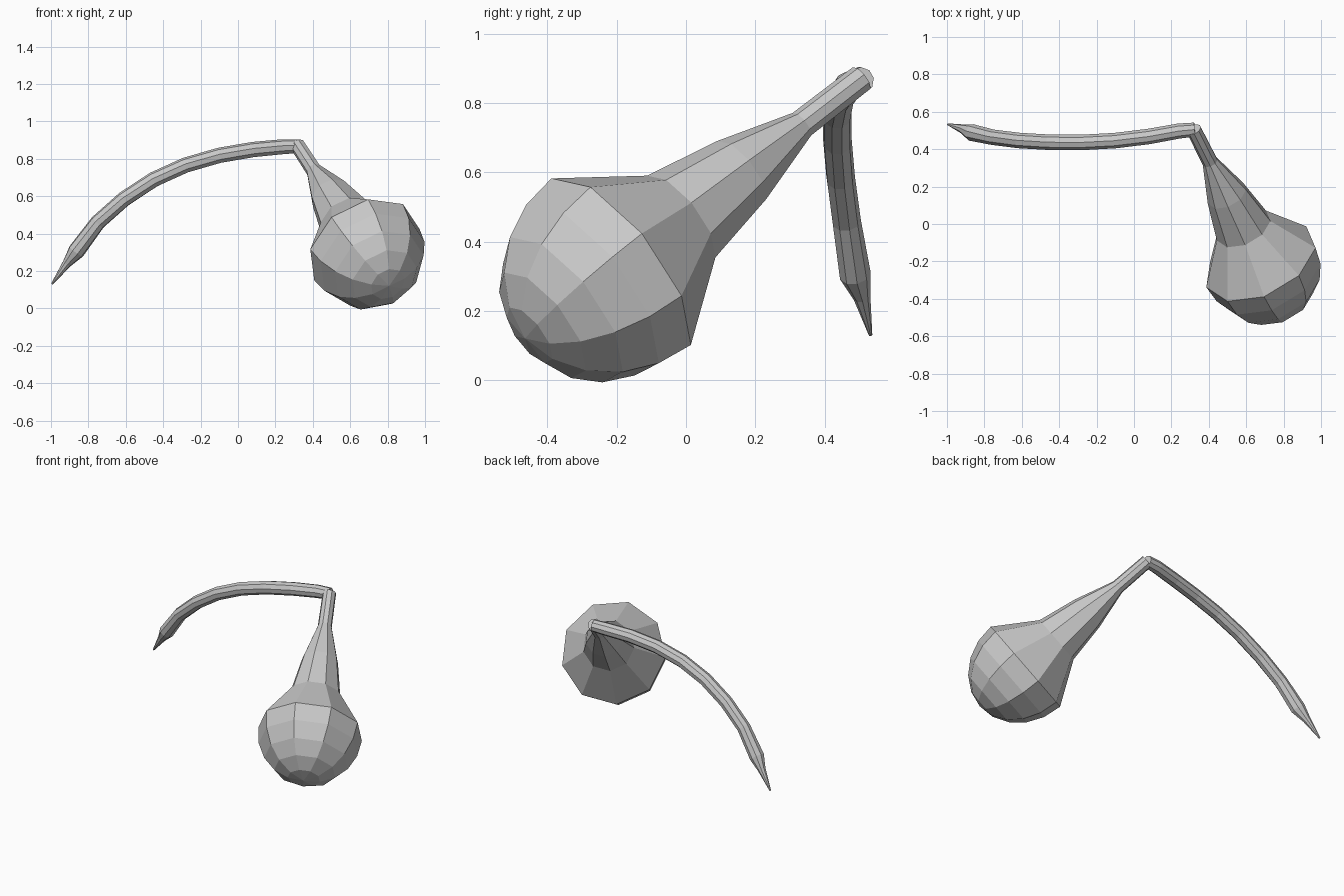
import bpy
import bmesh
import math
from mathutils import Vector

SIDES = 9

cube = bpy.data.objects.get("Cube")
if cube:
    bpy.data.objects.remove(cube, do_unlink=True)

# One plain grey for the whole model
grey = bpy.data.materials.new("plain_grey")
grey.use_nodes = True
colour = (0.58, 0.58, 0.58, 1)
grey.diffuse_color = colour
grey.node_tree.nodes["Principled BSDF"].inputs["Base Color"].default_value = colour


def loft(name, centres, radii, phase):
    """Skin flat-sided rings along a path and close both ends."""
    bm = bmesh.new()
    rings = []
    for i, (centre, radius) in enumerate(zip(centres, radii)):
        before, after = centres[max(i - 1, 0)], centres[min(i + 1, len(centres) - 1)]
        along = (after - before).normalized()
        up = Vector((0, 0, 1))
        up = (up - along * up.dot(along)).normalized()
        side = along.cross(up)
        ring = []
        for k in range(SIDES):
            a = math.radians(phase) + math.tau * k / SIDES
            ring.append(bm.verts.new(centre + radius * (up * math.cos(a) + side * math.sin(a))))
        rings.append(ring)
    for low, high in zip(rings, rings[1:]):
        for k in range(SIDES):
            n = (k + 1) % SIDES
            bm.faces.new((low[k], low[n], high[n], high[k]))
    bm.faces.new(rings[0])
    bm.faces.new(rings[-1])
    bmesh.ops.remove_doubles(bm, verts=bm.verts, dist=0.0005)
    bmesh.ops.recalc_face_normals(bm, faces=bm.faces)
    mesh = bpy.data.meshes.new(name)
    bm.to_mesh(mesh)
    bm.free()
    mesh.materials.append(grey)
    obj = bpy.data.objects.new(name, mesh)
    bpy.context.collection.objects.link(obj)
    return obj


# Round bulb that tapers into a slim neck, along one slanted axis
bulb_centre = Vector((0.675, -0.2, 0.325))
neck_tip = Vector((0.32, 0.505, 0.87))
axis = (neck_tip - bulb_centre).normalized()
profile = []
for step in range(5, 0, -1):
    a = math.radians(18 * step)
    profile.append((-0.36 * math.sin(a), max(0.32 * math.cos(a), 0.0001)))
profile += [(0, 0.32), (0.245, 0.157), (0.485, 0.112), (0.725, 0.043), (0.96, 0.041)]
loft("bulb_and_neck", [bulb_centre + axis * t for t, r in profile],
     [r for t, r in profile], -12)

# Arched stalk hanging from the neck tip, ending in a point
stalk = [
    (0.325, 0.505, 0.866, 0.038), (0.24, 0.497, 0.863, 0.041),
    (0.08, 0.468, 0.848, 0.042), (-0.1, 0.446, 0.817, 0.042),
    (-0.28, 0.436, 0.765, 0.042), (-0.45, 0.437, 0.688, 0.042),
    (-0.61, 0.446, 0.583, 0.042), (-0.75, 0.463, 0.459, 0.042),
    (-0.865, 0.488, 0.305, 0.046), (-0.915, 0.508, 0.24, 0.025),
    (-0.995, 0.533, 0.13, 0.005),
]
loft("stalk", [Vector(p[:3]) for p in stalk], [p[3] for p in stalk], 0)
